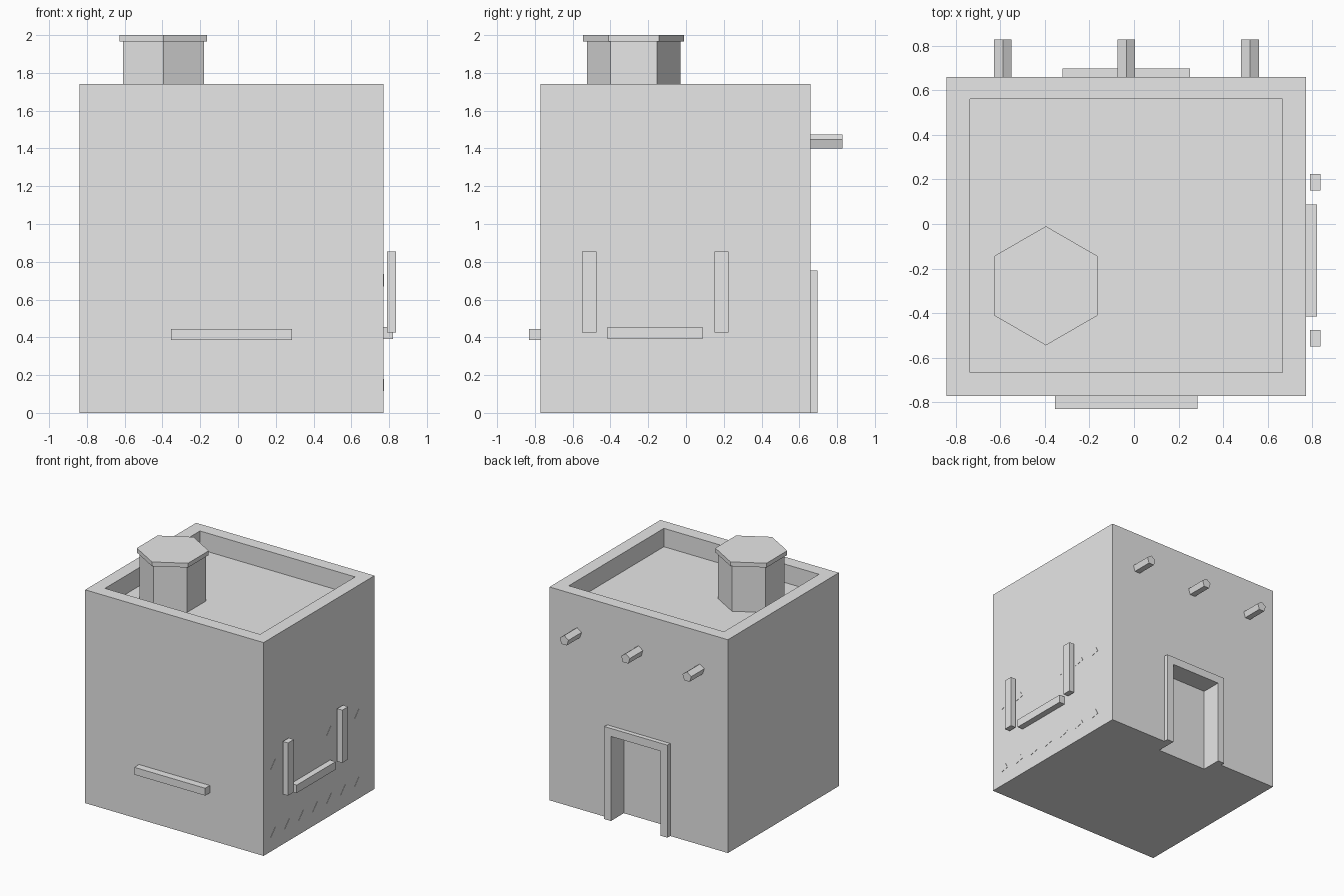
import bpy, bmesh, math
from mathutils import Matrix

if "Cube" in bpy.data.objects:
    bpy.data.objects.remove(bpy.data.objects["Cube"])

clay = bpy.data.materials.new("plain_grey")
clay.diffuse_color = (0.8, 0.8, 0.8, 1)
clay.use_nodes = True
clay.node_tree.nodes["Principled BSDF"].inputs["Base Color"].default_value = clay.diffuse_color


def add(name, bm):
    bmesh.ops.recalc_face_normals(bm, faces=bm.faces)
    me = bpy.data.meshes.new(name)
    bm.to_mesh(me)
    bm.free()
    me.materials.append(clay)
    ob = bpy.data.objects.new(name, me)
    bpy.context.collection.objects.link(ob)
    return ob


def box(name, x0, x1, y0, y1, z0, z1):
    bm = bmesh.new()
    bmesh.ops.create_cube(bm, size=1)
    for v in bm.verts:
        v.co = ((x0 + x1) / 2 + v.co.x * (x1 - x0),
                (y0 + y1) / 2 + v.co.y * (y1 - y0),
                (z0 + z1) / 2 + v.co.z * (z1 - z0))
    return add(name, bm)


def extrude(name, points, direction):
    """Solid made by pushing a flat outline along a direction."""
    bm = bmesh.new()
    face = bm.faces.new([bm.verts.new(p) for p in points])
    out = bmesh.ops.extrude_face_region(bm, geom=[face], use_keep_orig=True)
    moved = [g for g in out["geom"] if isinstance(g, bmesh.types.BMVert)]
    bmesh.ops.translate(bm, verts=moved, vec=direction)
    return add(name, bm)


def ngon(n, r):
    """Regular outline with one corner pointing up the second axis."""
    return [(r * math.sin(math.tau * i / n), r * math.cos(math.tau * i / n)) for i in range(n)]


# House block with a sunken roof and a doorway cut in the back
house = box("house_walls", -0.84, 0.77, -0.77, 0.66, 0, 1.74)
cutters = [box("roof_cutter", -0.735, 0.665, -0.665, 0.56, 1.59, 1.9),
           box("doorway_cutter", -0.26, 0.19, 0.53, 0.9, -0.1, 0.69)]
for c in cutters:
    c.hide_render = True
    c.hide_set(True)
    mod = house.modifiers.new(c.name, 'BOOLEAN')
    mod.operation = 'DIFFERENCE'
    mod.solver = 'EXACT'
    mod.object = c

# Door frame around the doorway, as one arch-shaped outline
frame = [(-0.32, 0), (-0.32, 0.755), (0.25, 0.755), (0.25, 0),
         (0.19, 0), (0.19, 0.69), (-0.26, 0.69), (-0.26, 0)]
extrude("door_frame", [(x, 0.66, z) for x, z in frame], (0, 0.037, 0))

# Hexagonal chimney with its cap
for name, r, z0, z1 in (("chimney_shaft", 0.248, 1.59, 1.965), ("chimney_cap", 0.267, 1.965, 2.0)):
    extrude(name, [(x - 0.395, y - 0.277, z0) for x, y in ngon(6, r)], (0, 0, z1 - z0))

# Five-sided roof beam ends on the back wall
for i, cx in enumerate((-0.588, -0.034, 0.52)):
    extrude(f"roof_beam_{i + 1}", [(cx + x, 0.65, 1.4335 + z) for x, z in ngon(5, 0.0415)], (0, 0.178, 0))

# Window sills and shutter posts
box("front_sill", -0.355, 0.285, -0.83, -0.765, 0.385, 0.445)
box("side_sill", 0.765, 0.82, -0.415, 0.087, 0.39, 0.455)
for name, y in (("left_shutter_post", -0.55), ("right_shutter_post", 0.15)):
    box(name, 0.79, 0.836, y, y + 0.075, 0.425, 0.855)

# Rows of small triangular wall chips on the right side
for row, z, columns in (("lower", 0.115, range(7)), ("upper", 0.67, (0, 1, 4, 5, 6))):
    for i in columns:
        y = -0.68 + 0.18 * i
        chip = [(y, z), (y + 0.085, z + 0.018), (y + 0.06, z + 0.065)]
        extrude(f"{row}_wall_chip_{i + 1}", [(0.768, a, b) for a, b in chip], (0.004, 0, 0))
